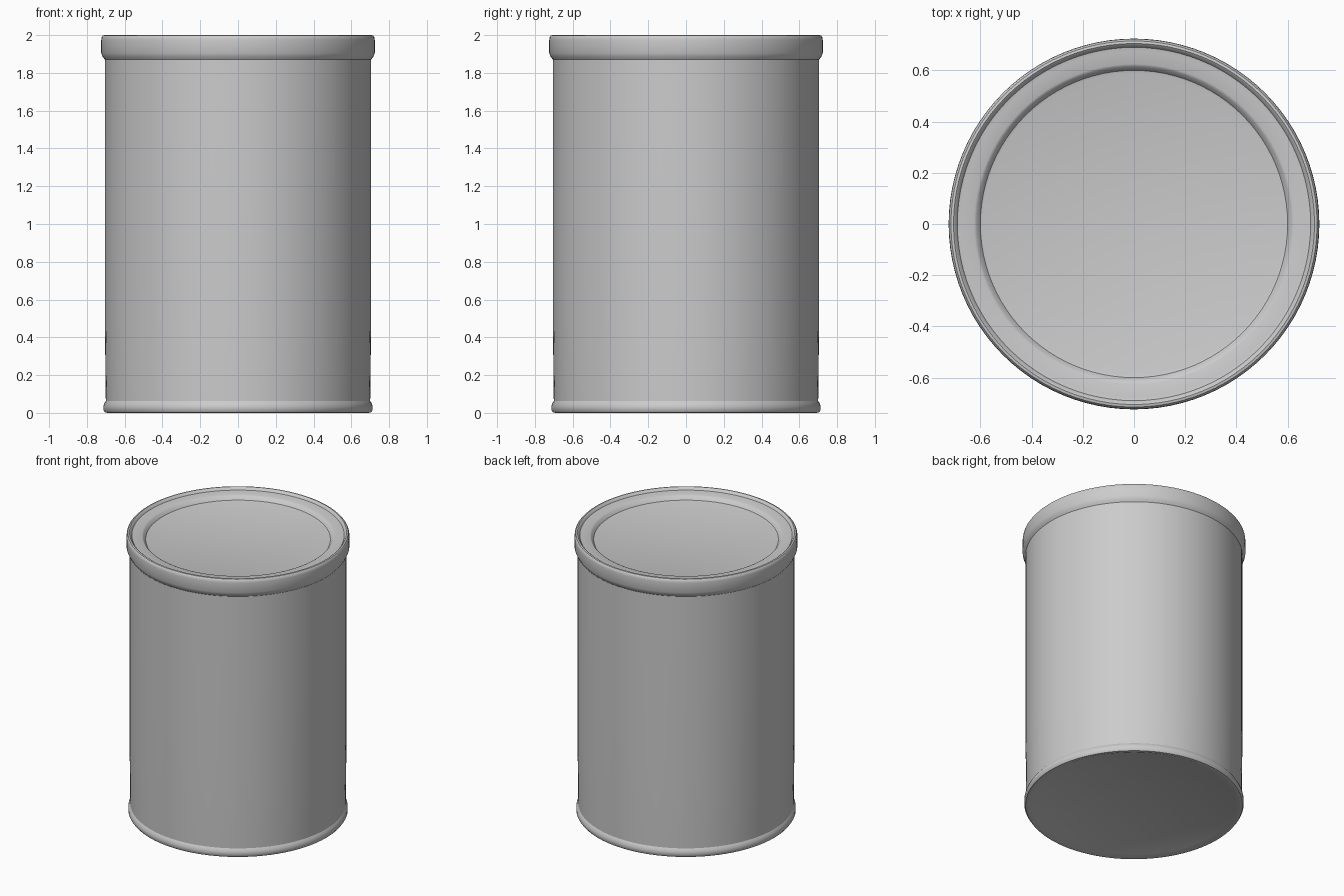
import bpy
import bmesh
import math

cube = bpy.data.objects.get("Cube")
if cube:
    bpy.data.objects.remove(cube, do_unlink=True)

STEPS = 96

# One plain grey for the whole can
grey = bpy.data.materials.new("plain grey")
grey.use_nodes = True
colour = (0.6, 0.6, 0.6, 1)
grey.diffuse_color = colour
grey.node_tree.nodes["Principled BSDF"].inputs["Base Color"].default_value = colour


def turned(name, profile):
    """Spin a (radius, height) profile, listed bottom to top, about z."""
    bm = bmesh.new()
    verts = [bm.verts.new((r, 0, z)) for r, z in profile]
    edges = [bm.edges.new(pair) for pair in zip(verts, verts[1:])]
    bmesh.ops.spin(bm, geom=verts + edges, cent=(0, 0, 0), axis=(0, 0, 1),
                   angle=math.tau, steps=STEPS, use_merge=True)
    bmesh.ops.remove_doubles(bm, verts=bm.verts, dist=0.0005)
    bmesh.ops.recalc_face_normals(bm, faces=bm.faces)
    # An open shell must still face outwards
    widest = max(bm.faces, key=lambda f: f.calc_center_median().xy.length)
    centre = widest.calc_center_median()
    if widest.normal.xy.dot(centre.xy) < 0:
        bmesh.ops.reverse_faces(bm, faces=bm.faces)
    mesh = bpy.data.meshes.new(name)
    bm.to_mesh(mesh)
    bm.free()
    mesh.materials.append(grey)
    obj = bpy.data.objects.new(name, mesh)
    bpy.context.collection.objects.link(obj)
    bpy.ops.object.select_all(action="DESELECT")
    obj.select_set(True)
    bpy.context.view_layer.objects.active = obj
    bpy.ops.object.shade_smooth_by_angle(angle=math.radians(35))
    return obj


# Flat underside with the rolled bottom seam
turned("base_seam", [(0, 0.015), (0.66, 0.012), (0.69, 0), (0.705, 0.003),
                     (0.713, 0.015), (0.713, 0.035), (0.708, 0.05),
                     (0.7, 0.062)])

# Straight side wall
turned("can_wall", [(0.7, 0.062), (0.705, 0.5), (0.705, 1.5), (0.705, 1.87)])

# Overhanging lid: skirt, raised rim, shallow ledge and sunken panel
turned("lid", [(0.705, 1.87), (0.716, 1.885), (0.724, 1.905), (0.724, 1.975),
               (0.722, 1.99), (0.715, 1.998), (0.705, 2.0), (0.698, 1.995),
               (0.69, 1.982), (0.675, 1.979), (0.625, 1.979), (0.615, 1.974),
               (0.6, 1.952), (0.59, 1.949), (0, 1.949)])
